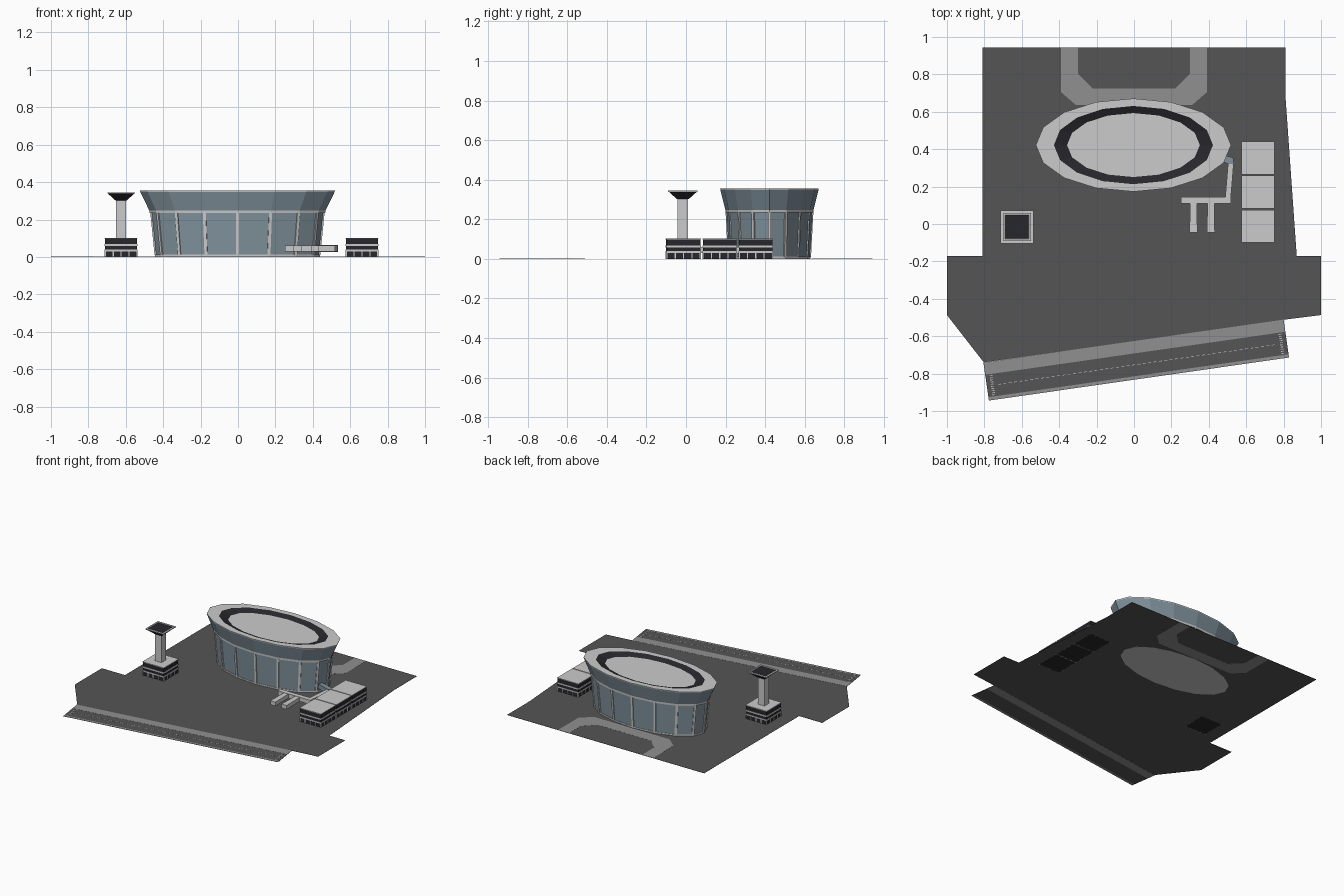
import bpy, bmesh, math
from mathutils import Vector

if "Cube" in bpy.data.objects:
    bpy.data.objects.remove(bpy.data.objects["Cube"])

PALETTE = {"concrete": (0.55, 0.55, 0.55), "tarmac": (0.09, 0.09, 0.09),
           "road": (0.28, 0.28, 0.28), "dark": (0.02, 0.02, 0.025),
           "glass": (0.22, 0.29, 0.34)}
NAMES = list(PALETTE)
MATS = []
for n, c in PALETTE.items():
    m = bpy.data.materials.new(n)
    m.diffuse_color = (*c, 1)
    m.use_nodes = True
    m.node_tree.nodes["Principled BSDF"].inputs["Base Color"].default_value = m.diffuse_color
    MATS.append(m)


def finish(name, bm, recalc=True):
    if recalc:
        bmesh.ops.recalc_face_normals(bm, faces=bm.faces)
    me = bpy.data.meshes.new(name)
    bm.to_mesh(me)
    bm.free()
    for m in MATS:
        me.materials.append(m)
    ob = bpy.data.objects.new(name, me)
    bpy.context.collection.objects.link(ob)
    return ob


def loft(bm, rings, mats):
    """Closed solid through rings; mats = one per band, then the top cap."""
    vs = [[bm.verts.new(p) for p in r] for r in rings]
    n = len(vs[0])
    for a, b, mat in zip(vs, vs[1:], mats):
        for i in range(n):
            j = (i + 1) % n
            bm.faces.new((a[i], a[j], b[j], b[i])).material_index = NAMES.index(mat)
    bm.faces.new(vs[0][::-1]).material_index = NAMES.index(mats[0])
    bm.faces.new(vs[-1]).material_index = NAMES.index(mats[-1])


def prism(bm, pts, z0, z1, mat):
    loft(bm, [[(x, y, z) for x, y in pts] for z in (z0, z1)], [mat, mat])


def rect(cx, cy, hx, hy):
    return [(cx - hx, cy - hy), (cx + hx, cy - hy), (cx + hx, cy + hy), (cx - hx, cy + hy)]


def box(bm, cx, cy, hx, hy, z0, z1, mat):
    prism(bm, rect(cx, cy, hx, hy), z0, z1, mat)


# Ground sheet
bm = bmesh.new()
outline = [(-0.81, 0.944), (-0.81, -0.17), (-1, -0.17), (-1, -0.487), (-0.803, -0.74),
           (0.80, -0.512), (1, -0.487), (1, -0.17), (0.87, -0.17), (0.81, 0.68), (0.81, 0.944)]
prism(bm, outline, 0.0005, 0.0015, "tarmac")
finish("apron", bm)

# Access road looping past the terminal
bm = bmesh.new()
half_out = [(0.39, 0.944), (0.39, 0.705), (0.31, 0.635)]
half_in = [(0.30, 0.944), (0.30, 0.805), (0.22, 0.725)]
for s in (-1, 1):
    for k in (0, 1):
        quad = [half_out[k], half_out[k + 1], half_in[k + 1], half_in[k]]
        prism(bm, [(s * x, y) for x, y in quad], 0, 0.002, "road")
prism(bm, [(-0.31, 0.635), (0.31, 0.635), (0.22, 0.725), (-0.22, 0.725)], 0, 0.002, "road")
finish("access_road", bm)

# Runway, laid out in its own slanted frame
origin, along = Vector((-0.805, -0.741)), Vector((1.605, 0.23))
length = along.length
along.normalize()
across = Vector((along.y, -along.x))


def strip(bm, u0, u1, v0, v1, z0, z1, mat):
    pts = [origin + along * u + across * v for u, v in ((u0, v0), (u0, v1), (u1, v1), (u1, v0))]
    prism(bm, [tuple(p) for p in pts], z0, z1, mat)


bm = bmesh.new()
strip(bm, 0, length, 0, 0.066, 0, 0.002, "road")
strip(bm, 0, length, 0.066, 0.187, 0, 0.0015, "tarmac")
strip(bm, 0, length, 0.187, 0.205, 0, 0.002, "road")
finish("runway", bm)

bm = bmesh.new()
for i in range(52):
    u = 0.06 + i * 0.029
    strip(bm, u, u + 0.016, 0.125, 0.128, 0.0015, 0.0022, "concrete")
for u in (0.022, length - 0.038):
    for i in range(10):
        v = 0.073 + i * 0.0115
        strip(bm, u, u + 0.016, v, v + 0.004, 0.0015, 0.0022, "concrete")
finish("runway_markings", bm)

# Terminal: 16-sided oval with flared crown and sunken roof
CX, CY, N = -0.003, 0.422, 16


def oval(rx, ry, z):
    return [(CX + rx * math.cos(i * math.tau / N), CY + ry * math.sin(i * math.tau / N), z)
            for i in range(N)]


bm = bmesh.new()
rings = [(0.442, 0.208, 0), (0.442, 0.208, 0.012), (0.438, 0.205, 0.012), (0.461, 0.217, 0.234),
         (0.469, 0.222, 0.234), (0.471, 0.223, 0.248), (0.520, 0.248, 0.348),
         (0.522, 0.249, 0.355), (0.425, 0.209, 0.355), (0.355, 0.171, 0.338)]
loft(bm, [oval(*r) for r in rings],
     ["concrete", "concrete", "glass", "concrete", "concrete", "glass", "concrete",
      "concrete", "dark", "concrete"])
finish("terminal_hall", bm)

# Upright window posts at every corner of the hall
bm = bmesh.new()
lows, highs = oval(0.438, 0.205, 0.01), oval(0.461, 0.217, 0.236)
for i in range(N):
    a = i * math.tau / N
    t = Vector((-0.45 * math.sin(a), 0.21 * math.cos(a), 0)).normalized() * 0.008
    n = Vector((t.y, -t.x, 0)).normalized() * 0.005
    loft(bm, [[Vector(p) - t - n, Vector(p) + t - n, Vector(p) + t + n, Vector(p) - t + n]
              for p in (lows[i], highs[i])], ["concrete", "concrete"])
finish("terminal_posts", bm)


# Striped low office blocks, one under the tower and three in a row
def office(name, cx, cy, h=0.088):
    bm = bmesh.new()
    box(bm, cx, cy, h - 0.003, h - 0.003, 0, 0.098, "dark")
    for z0, z1 in ((0.030, 0.039), (0.058, 0.068), (0.098, 0.102)):
        box(bm, cx, cy, h, h, z0, z1, "concrete")
    for i in range(5):
        d = (i / 4 - 0.5) * 2 * (h - 0.004)
        for s in (-1, 1):
            box(bm, cx + d, cy + s * (h - 0.003), 0.003, 0.003, 0, 0.03, "concrete")
            box(bm, cx + s * (h - 0.003), cy + d, 0.003, 0.003, 0, 0.03, "concrete")
    finish(name, bm)


for i in range(3):
    office(f"gate_building_{i + 1}", 0.663, 0.353 - i * 0.1825)
TX, TY = -0.625, -0.016
office("tower_base", TX, TY)

# Control tower shaft and flared cab
bm = bmesh.new()
box(bm, TX, TY, 0.027, 0.027, 0.10, 0.31, "concrete")
finish("tower_shaft", bm)
bm = bmesh.new()
cab = [(0.03, 0.302), (0.071, 0.339), (0.074, 0.339), (0.074, 0.345), (0.064, 0.345), (0.062, 0.342)]
loft(bm, [[(x, y, z) for x, y in rect(TX, TY, h, h)] for h, z in cab],
     ["dark", "concrete", "concrete", "concrete", "concrete", "dark"])
finish("tower_cab", bm)

# Boarding walkway with two fingers and a glazed link to the hall
bm = bmesh.new()
box(bm, 0.384, 0.127, 0.134, 0.017, 0.03, 0.062, "concrete")
for x in (0.318, 0.411):
    loft(bm, [[(px, py, z) for px, py in
               ((x - 0.021, -0.045), (x + 0.021, -0.045), (x + 0.018, 0.112), (x - 0.018, 0.112))]
              for z in (0.03, 0.06)], ["concrete", "concrete"])
prism(bm, [(0.488, 0.142), (0.518, 0.142), (0.533, 0.325), (0.503, 0.325)], 0.028, 0.06, "concrete")
finish("boarding_walkway", bm)
bm = bmesh.new()
prism(bm, [(0.500, 0.323), (0.535, 0.318), (0.530, 0.355), (0.42, 0.385), (0.40, 0.36)],
      0.026, 0.063, "glass")
finish("walkway_link", bm)
